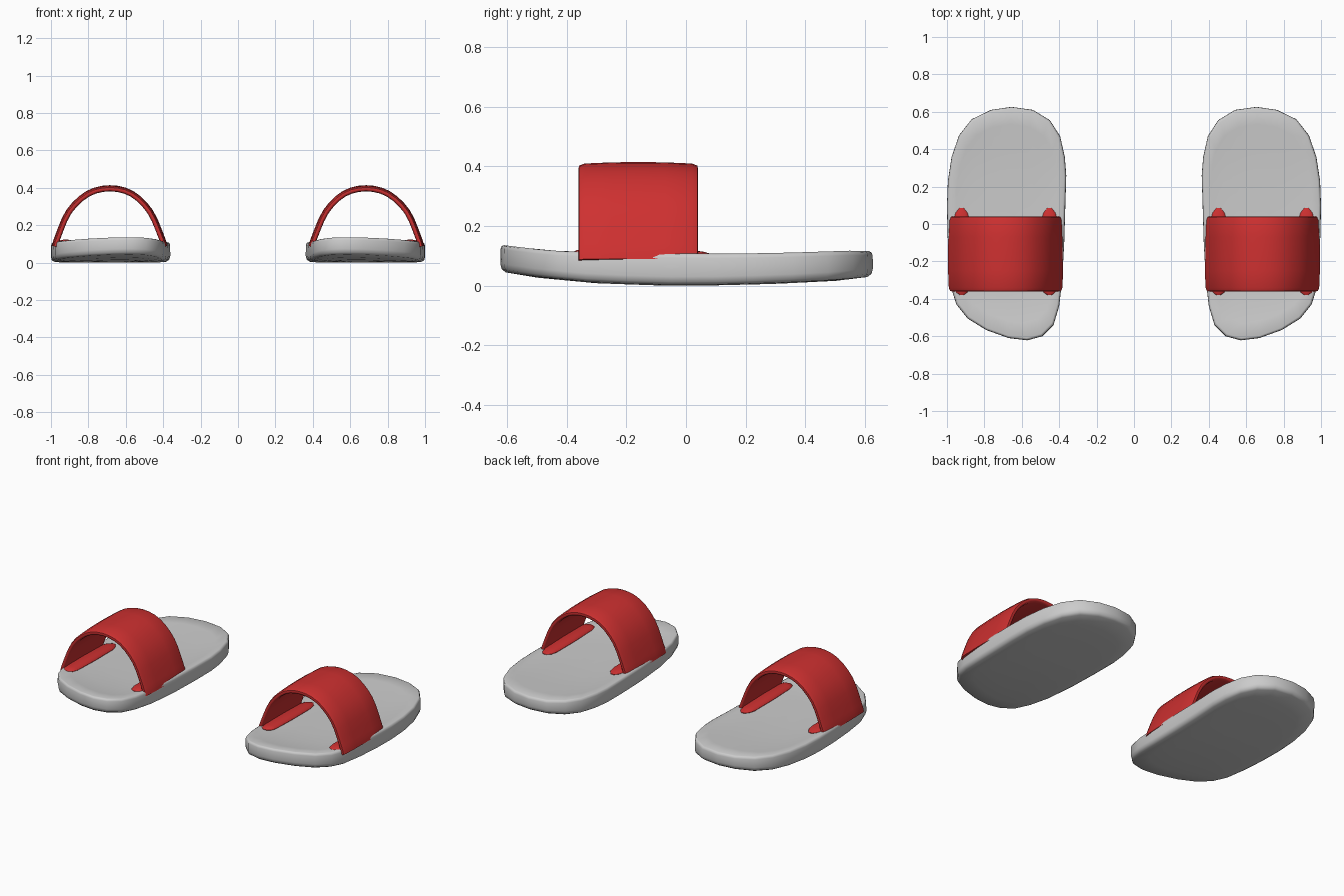
import bpy, bmesh, math
from mathutils import Vector

if "Cube" in bpy.data.objects:
    bpy.data.objects.remove(bpy.data.objects["Cube"])

CX = 0.68  # middle of the right-hand slide


def lerp(table, t):
    for (a, va), (b, vb) in zip(table, table[1:]):
        if t <= b:
            k = max(0.0, (t - a) / (b - a))
            return va + (vb - va) * k
    return table[-1][1]


def spline(pts, steps):
    # Catmull-Rom through an open list of points
    p = [Vector(q) for q in pts]
    p = [2 * p[0] - p[1]] + p + [2 * p[-1] - p[-2]]
    out = []
    for i in range(1, len(p) - 2):
        a, b, c, d = p[i - 1:i + 3]
        for s in range(steps):
            t = s / steps
            out.append(0.5 * (2 * b + (c - a) * t + (2 * a - 5 * b + 4 * c - d) * t ** 2
                              + (3 * b - a - 3 * c + d) * t ** 3))
    return out + [p[-2]]


def loft(name, rings, mat=None, angle=50):
    # skin closed rings, cap both ends, mirror to the other foot
    bm = bmesh.new()
    vs = [[bm.verts.new(c) for c in r] for r in rings]
    n = len(vs[0])
    for a, b in zip(vs, vs[1:]):
        for i in range(n):
            bm.faces.new((a[i], a[(i + 1) % n], b[(i + 1) % n], b[i]))
    bm.faces.new(vs[0])
    bm.faces.new(vs[-1])
    bmesh.ops.recalc_face_normals(bm, faces=bm.faces)
    me = bpy.data.meshes.new(name)
    bm.to_mesh(me)
    bm.free()
    ob = bpy.data.objects.new(name, me)
    bpy.context.collection.objects.link(ob)
    if mat:
        me.materials.append(mat)
    bpy.ops.object.select_all(action='DESELECT')
    ob.select_set(True)
    bpy.context.view_layer.objects.active = ob
    bpy.ops.object.shade_smooth_by_angle(angle=math.radians(angle))
    ob.modifiers.new("other_foot", 'MIRROR').use_mirror_merge = False
    return ob


red = bpy.data.materials.new("red_rubber")
red.diffuse_color = (0.62, 0.03, 0.03, 1)
red.use_nodes = True
red.node_tree.nodes["Principled BSDF"].inputs["Base Color"].default_value = red.diffuse_color

# Sole: outline seen from above, rocker-curved top and bottom
outline = [(0.57, -0.622), (0.67, -0.61), (0.79, -0.567), (0.89, -0.505), (0.95, -0.43),
           (0.978, -0.34), (0.99, -0.2), (0.997, -0.05), (1.0, 0.1), (0.995, 0.23),
           (0.975, 0.36), (0.935, 0.475), (0.868, 0.56), (0.765, 0.61), (0.655, 0.626),
           (0.54, 0.61), (0.45, 0.555), (0.395, 0.47), (0.37, 0.36), (0.362, 0.26),
           (0.367, 0.1), (0.373, -0.1), (0.384, -0.3), (0.40, -0.44), (0.43, -0.54),
           (0.49, -0.6)]
top = [(-0.63, 0.138), (-0.5, 0.122), (-0.4, 0.114), (-0.2, 0.11), (0.1, 0.107),
       (0.3, 0.109), (0.55, 0.117), (0.63, 0.115)]
bottom = [(-0.63, 0.045), (-0.5, 0.027), (-0.3, 0.008), (-0.1, 0.001), (0, 0), (0.1, 0.001),
          (0.3, 0.006), (0.5, 0.016), (0.63, 0.028)]


def sole_ring(scale, table, dz):
    ring = []
    for x, y in outline:
        yy = y * (1 - (1 - scale) * (0.5 if scale > 0.9 else 1))
        ring.append((CX + (x - CX) * scale, yy, lerp(table, yy) + dz))
    return ring


loft("sole", [sole_ring(s, t, dz) for s, t, dz in (
    (0.12, bottom, 0), (0.35, bottom, 0), (0.6, bottom, 0), (0.8, bottom, 0), (0.94, bottom, 0.003),
    (0.985, bottom, 0.012), (1.0, bottom, 0.03), (0.998, top, -0.015), (0.985, top, -0.004),
    (0.96, top, 0), (0.85, top, -0.004), (0.65, top, -0.008), (0.4, top, -0.009),
    (0.12, top, -0.009))])

# Strap: rounded, slightly crowned band swept along an arch
arch = spline([(0.378, 0.09), (0.393, 0.14), (0.457, 0.283), (0.56, 0.383), (0.685, 0.414),
               (0.81, 0.383), (0.917, 0.283), (0.98, 0.14), (0.995, 0.09)], 3)
section = [(-0.36, -0.022), (-0.358, -0.012), (-0.34, -0.005), (-0.25, -0.001), (-0.16, 0),
           (-0.07, -0.001), (0.02, -0.005), (0.038, -0.012), (0.04, -0.022), (0.035, -0.03),
           (0.02, -0.033), (-0.16, -0.03), (-0.34, -0.033), (-0.355, -0.03)]
rings = []
for i, p in enumerate(arch):
    t = (arch[min(i + 1, len(arch) - 1)] - arch[max(i - 1, 0)]).normalized()
    rings.append([(p.x - t.y * d, y, p.y + t.x * d) for y, d in section])
loft("strap", rings, red)


# Strap feet: low tapered flanges where the band meets the footbed
def strap_foot(name, x):
    rings = []
    for y, w, h in ((-0.38, 0.012, 0.002), (-0.365, 0.032, 0.009), (-0.33, 0.042, 0.014),
                    (-0.16, 0.044, 0.016), (0.02, 0.042, 0.014), (0.06, 0.032, 0.009),
                    (0.085, 0.012, 0.002)):
        z = lerp(top, y) - 0.003
        rings.append([(x + w * math.cos(a), y, z + h * math.sin(a))
                      for a in (k * math.tau / 12 for k in range(12))])
    loft(name, rings, red)


strap_foot("outer_strap_foot", 0.922)
strap_foot("inner_strap_foot", 0.452)
